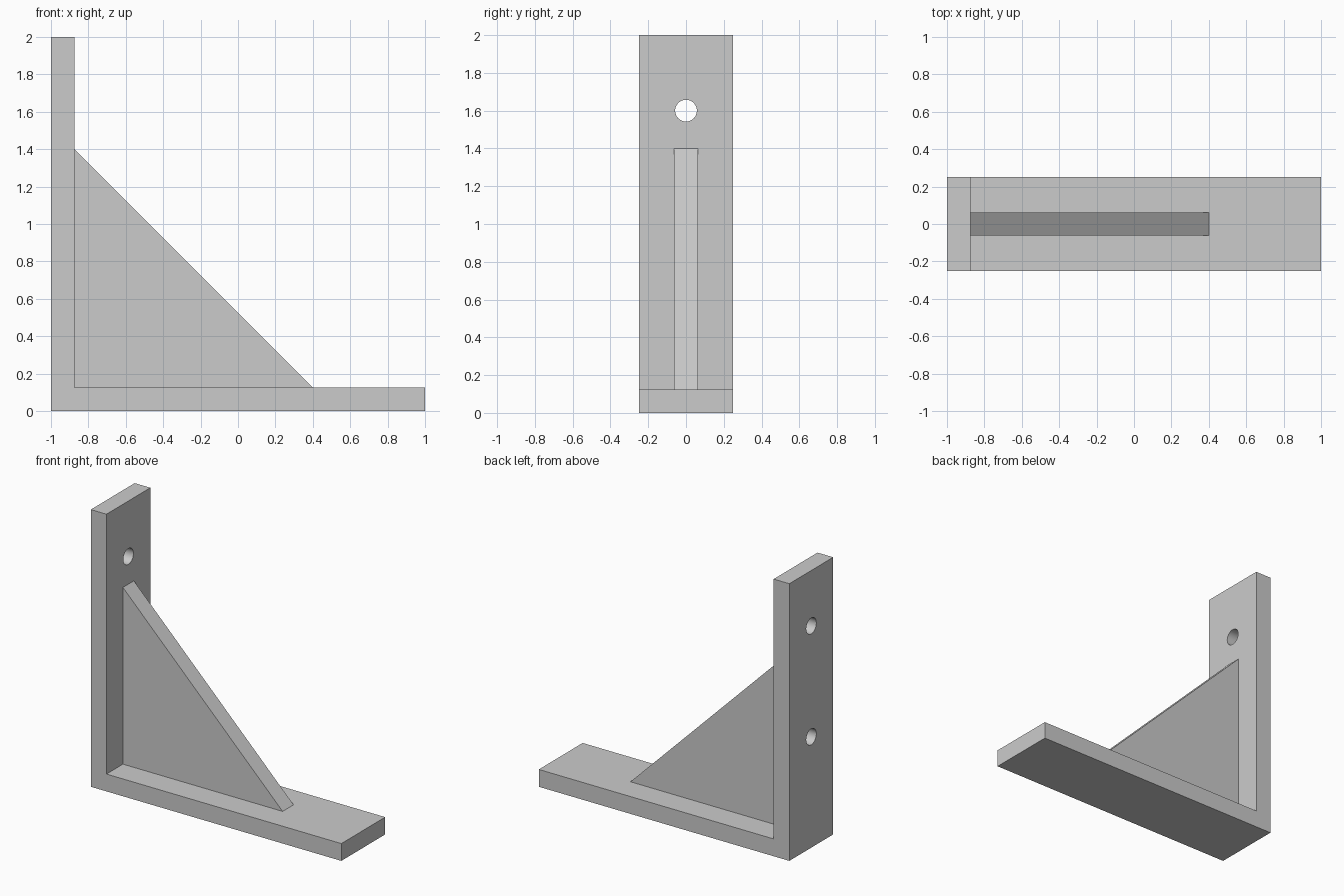
import bpy
import bmesh
from math import pi
from mathutils import Matrix, Vector

cube = bpy.data.objects.get("Cube")
if cube:
    bpy.data.objects.remove(cube, do_unlink=True)

T = 0.125          # plate thickness
HALF_WIDTH = 0.25
RIB_HALF = 0.0625
HOLE_RADIUS = 0.0575
HOLE_HEIGHTS = (0.8, 1.6)

grey = bpy.data.materials.new("plain_grey")
grey.use_nodes = True
colour = (0.6, 0.6, 0.6, 1)
grey.diffuse_color = colour
grey.node_tree.nodes["Principled BSDF"].inputs["Base Color"].default_value = colour


def add_object(name, bm):
    bmesh.ops.recalc_face_normals(bm, faces=bm.faces)
    mesh = bpy.data.meshes.new(name)
    bm.to_mesh(mesh)
    bm.free()
    mesh.materials.append(grey)
    obj = bpy.data.objects.new(name, mesh)
    bpy.context.collection.objects.link(obj)
    return obj


def extrude_profile(name, points, half):
    """Extrude an x-z outline evenly to both sides of y = 0."""
    bm = bmesh.new()
    face = bm.faces.new([bm.verts.new((x, -half, z)) for x, z in points])
    result = bmesh.ops.extrude_face_region(bm, geom=[face])
    moved = [v for v in result["geom"] if isinstance(v, bmesh.types.BMVert)]
    bmesh.ops.translate(bm, verts=moved, vec=Vector((0, 2 * half, 0)))
    return add_object(name, bm)


# L-shaped frame: upright plate and foot plate in one piece
inner = T - 1
frame = extrude_profile(
    "angle_frame",
    [(-1, 0), (1, 0), (1, T), (inner, T), (inner, 2), (-1, 2)],
    HALF_WIDTH)

# Screw holes through the upright; the rib closes the lower one
bm = bmesh.new()
for z in HOLE_HEIGHTS:
    place = Matrix.Translation((inner - T / 2, 0, z)) @ Matrix.Rotation(pi / 2, 4, "Y")
    bmesh.ops.create_cone(bm, cap_ends=True, segments=48, radius1=HOLE_RADIUS,
                          radius2=HOLE_RADIUS, depth=2 * T, matrix=place)
cutter = add_object("hole_cutter", bm)
cutter.hide_render = True
cutter.hide_viewport = True

holes = frame.modifiers.new("screw_holes", "BOOLEAN")
holes.operation = "DIFFERENCE"
holes.solver = "EXACT"
holes.object = cutter

# Bake the holes so the cutter can go, then smooth only the hole walls
bpy.context.view_layer.update()
evaluated = frame.evaluated_get(bpy.context.evaluated_depsgraph_get())
frame.data = bpy.data.meshes.new_from_object(evaluated)
frame.modifiers.clear()
bpy.data.objects.remove(cutter, do_unlink=True)

bpy.ops.object.select_all(action="DESELECT")
frame.select_set(True)
bpy.context.view_layer.objects.active = frame
bpy.ops.object.shade_smooth_by_angle()

# Triangular stiffening rib in the corner
extrude_profile("triangular_rib", [(inner, T), (0.4, T), (inner, 1.4)], RIB_HALF)
